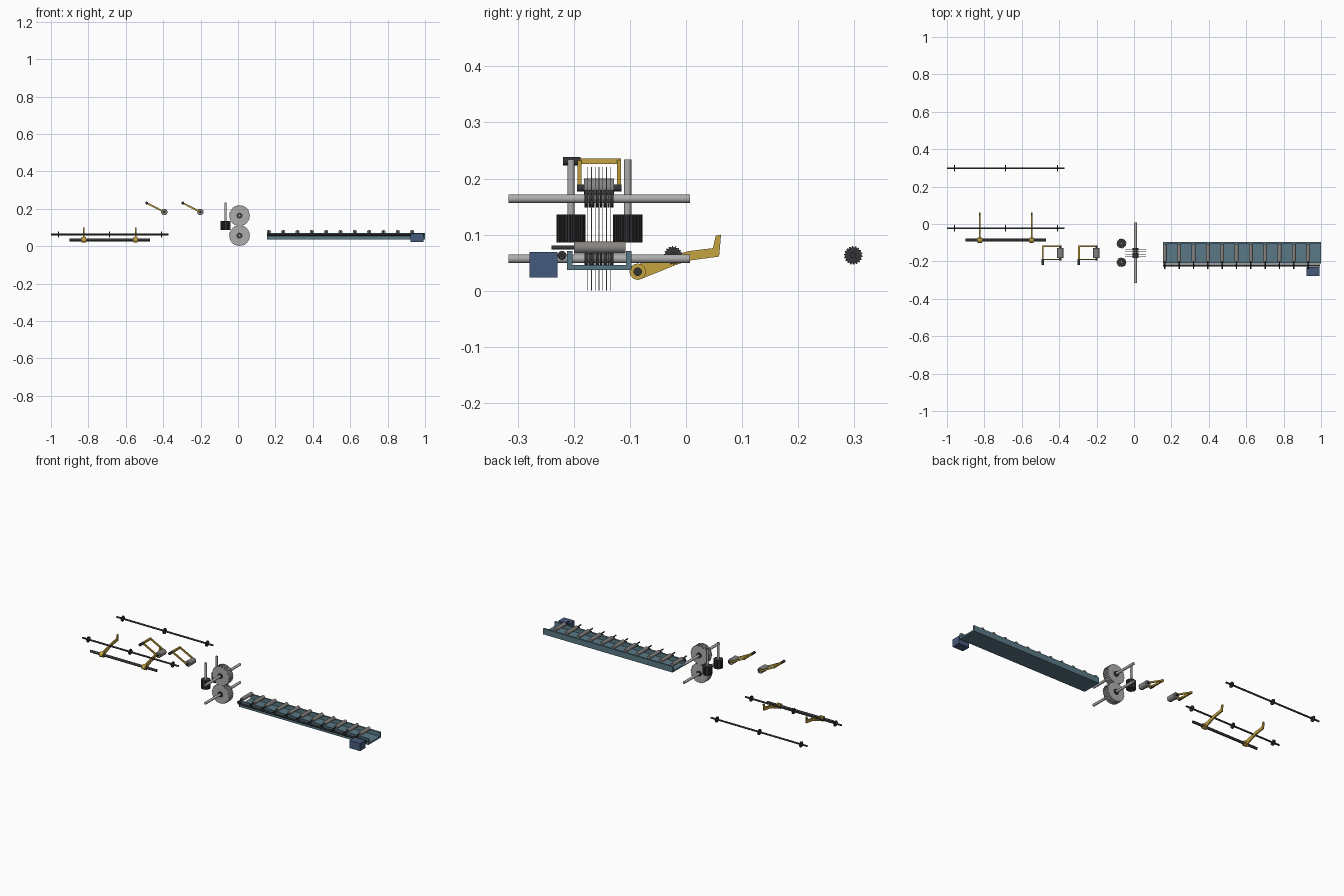
import bpy, bmesh, math
from mathutils import Vector, Matrix

if "Cube" in bpy.data.objects:
    bpy.data.objects.remove(bpy.data.objects["Cube"])


def mat(name, r, g, b):
    m = bpy.data.materials.new(name)
    m.diffuse_color = (r, g, b, 1)
    m.use_nodes = True
    m.node_tree.nodes["Principled BSDF"].inputs["Base Color"].default_value = m.diffuse_color
    return m


STEEL = mat("steel", 0.42, 0.42, 0.42)
ROLL = mat("roller_grey", 0.24, 0.23, 0.22)
DARK = mat("dark_steel", 0.035, 0.035, 0.038)
BLUE = mat("frame_blue", 0.1, 0.19, 0.24)
NAVY = mat("motor_navy", 0.06, 0.1, 0.2)
GOLD = mat("arm_yellow", 0.55, 0.37, 0.05)


def finish(name, bm, material, smooth=False):
    bmesh.ops.recalc_face_normals(bm, faces=bm.faces)
    me = bpy.data.meshes.new(name)
    bm.to_mesh(me)
    bm.free()
    ob = bpy.data.objects.new(name, me)
    bpy.context.collection.objects.link(ob)
    me.materials.append(material)
    if smooth:
        bpy.ops.object.select_all(action='DESELECT')
        ob.select_set(True)
        bpy.context.view_layer.objects.active = ob
        bpy.ops.object.shade_smooth_by_angle(angle=math.radians(35))
    return ob


def rod(name, a, b, r, material, sides=24):
    a, b = Vector(a), Vector(b)
    d = b - a
    m = Matrix.Translation((a + b) / 2) @ d.to_track_quat('Z', 'Y').to_matrix().to_4x4()
    bm = bmesh.new()
    bmesh.ops.create_cone(bm, cap_ends=True, segments=sides, radius1=r, radius2=r,
                          depth=d.length, matrix=m)
    return finish(name, bm, material, True)


def box(name, lo, hi, material):
    lo, hi = Vector(lo), Vector(hi)
    bm = bmesh.new()
    bmesh.ops.create_cube(bm, size=1, matrix=Matrix.Translation((lo + hi) / 2)
                          @ Matrix.Diagonal((*(hi - lo), 1)))
    return finish(name, bm, material)


def prism(name, pts, vec, material):
    """Extrude a closed outline of 3D points along vec."""
    bm = bmesh.new()
    f = bm.faces.new([bm.verts.new(p) for p in pts])
    ext = bmesh.ops.extrude_face_region(bm, geom=[f])
    bmesh.ops.translate(bm, vec=vec,
                        verts=[v for v in ext['geom'] if isinstance(v, bmesh.types.BMVert)])
    return finish(name, bm, material)


def toothed(name, c, axis, r0, r1, width, n, material, rake=False):
    """Toothed disc centred on c; rake gives saw teeth, otherwise square ribs."""
    c, axis = Vector(c), Vector(axis)
    rot = axis.to_track_quat('Z', 'Y')
    steps = ((0, r1), (0.3, r0)) if rake else ((0, r0), (0.4, r0), (0.5, r1), (0.9, r1))
    pts = []
    for i in range(n):
        for off, r in steps:
            t = 2 * math.pi * (i + off) / n
            pts.append(c - axis * width / 2
                       + rot @ Vector((r * math.cos(t), r * math.sin(t), 0)))
    return prism(name, pts, axis * width, material)


# infeed cross-transfer shafts with sprockets
for y in (-0.023, 0.298):
    rod("transfer_shaft", (-1, y, 0.063), (-0.372, y, 0.063), 0.005, DARK, 16)
    for x in (-0.96, -0.687, -0.41):
        toothed("transfer_sprocket", (x, y, 0.063), (1, 0, 0), 0.0145, 0.0165, 0.006, 18, DARK)

# kicker shaft and swinging arms
KY, KZ = -0.086, 0.034
rod("kicker_shaft", (-0.902, KY, KZ), (-0.47, KY, KZ), 0.0075, DARK)
arm = [(-0.097, 0.044), (-0.047, 0.058), (0.007, 0.071), (0.048, 0.076), (0.053, 0.098),
       (0.0625, 0.1), (0.059, 0.061), (0.007, 0.054), (-0.018, 0.046), (-0.08, 0.021)]
for x in (-0.826, -0.548):
    rod("kicker_hub", (x - 0.012, KY, KZ), (x + 0.012, KY, KZ), 0.0145, GOLD)
    prism("kicker_arm", [(x - 0.004, y, z) for y, z in arm], Vector((0.008, 0, 0)), GOLD)

# hold-down frames with press rollers
for dx in (0, 0.193):
    px, pz = -0.488 + dx, 0.231
    rx, rz = -0.394 + dx, 0.183
    n = Vector((rz - pz, 0, px - rx)).normalized() * -0.0045
    a, b = Vector((px, 0, pz)), Vector((rx, 0, rz))
    for y in (-0.193, -0.123):
        o = Vector((0, y, 0))
        prism("hold_down_side_bar", [a + n + o, b + n + o, b - n + o, a - n + o],
              Vector((0, 0.007, 0)), GOLD)
    box("hold_down_cross_bar", (px - 0.005, -0.193, pz - 0.005),
        (px + 0.005, -0.116, pz + 0.005), GOLD)
    rod("hold_down_pivot", (px, -0.219, pz), (px, -0.188, pz), 0.0075, DARK)
    rod("press_roller_axle", (rx, -0.194, rz), (rx, -0.115, rz), 0.006, DARK)
    rod("press_roller", (rx, -0.182, rz), (rx, -0.128, rz), 0.017, ROLL, 32)

# vertical ribbed feed rollers
for y in (-0.205, -0.104):
    toothed("vertical_feed_roller", (-0.067, y, 0.111), (0, 0, 1), 0.0235, 0.0262, 0.05, 24, DARK)
    rod("feed_roller_spindle", (-0.067, y, 0.086), (-0.067, y, 0.234), 0.0065, STEEL)

# twin saw arbors with gangs of thin blades
for z in (0.164, 0.057):
    rod("saw_arbor", (0.008, -0.316, z), (0.008, 0.007, z), 0.0077, STEEL, 32)
    for i in range(7):
        y = -0.175 + i * 0.0067
        toothed("saw_blade", (0.008, y, z), (0, 1, 0), 0.0525, 0.0568, 0.0013, 36, STEEL, True)
        if i < 6:
            rod("blade_spacer", (0.008, y + 0.0012, z), (0.008, y + 0.0055, z), 0.0155, DARK)
    for y0, y1 in ((-0.181, -0.1755), (-0.1345, -0.129)):
        rod("blade_collar", (0.008, y0, z), (0.008, y1, z), 0.0155, DARK)

# outfeed conveyor trough
trough = [(-0.2125, 0.071), (-0.2125, 0.037), (-0.097, 0.037), (-0.097, 0.071),
          (-0.107, 0.071), (-0.107, 0.046), (-0.2025, 0.046), (-0.2025, 0.071)]
prism("conveyor_trough", [(0.155, y, z) for y, z in trough], Vector((0.845, 0, 0)), BLUE)

# conveyor rollers, each with a drive stub and gear
for i in range(11):
    x = 0.165 + i * 0.0766
    rod("conveyor_roller", (x, -0.2, 0.077), (x, -0.108, 0.077), 0.0108, ROLL)
    rod("roller_drive_stub", (x, -0.24, 0.077), (x, -0.199, 0.077), 0.0036, DARK, 16)
    rod("line_shaft_gear", (x - 0.004, -0.221, 0.063), (x + 0.004, -0.221, 0.063), 0.008, DARK, 16)

# line shaft and drive motor
rod("line_shaft", (0.155, -0.221, 0.06), (0.995, -0.221, 0.06), 0.005, DARK)
box("drive_motor", (0.922, -0.279, 0.024), (0.992, -0.229, 0.069), NAVY)
